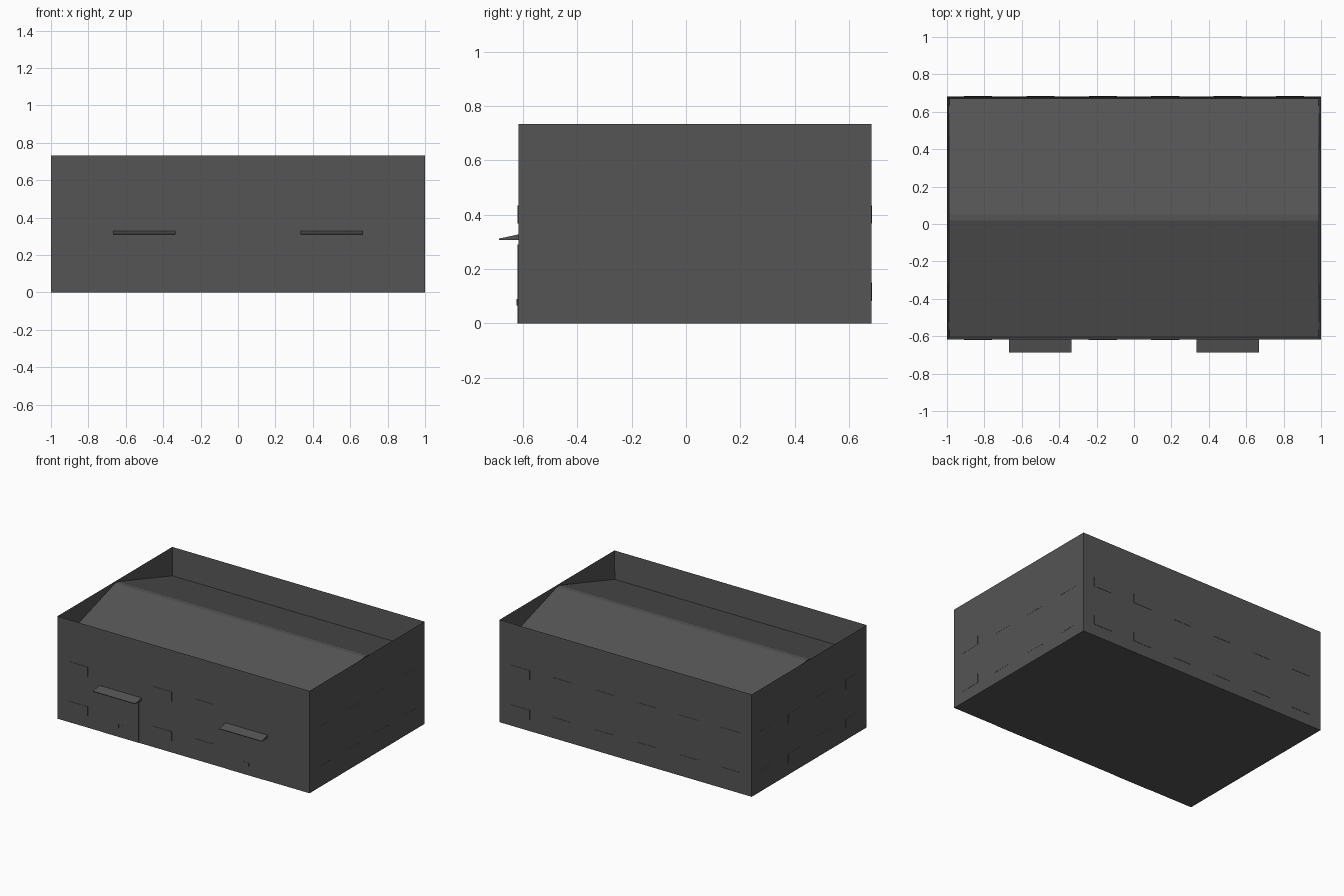
import bpy, bmesh
from mathutils import Vector

if "Cube" in bpy.data.objects:
    bpy.data.objects.remove(bpy.data.objects["Cube"])

FRONT, BACK, TOP, EAVE, WALL = -0.617, 0.684, 0.733, 0.533, 0.012
MID = (FRONT + BACK) / 2
OUT = 0.002  # how far windows and doors stand out of the wall

grey = bpy.data.materials.new("dark_grey")
grey.diffuse_color = (0.09, 0.09, 0.09, 1)
grey.use_nodes = True
grey.node_tree.nodes["Principled BSDF"].inputs["Base Color"].default_value = grey.diffuse_color


def finish(name, bm):
    bmesh.ops.recalc_face_normals(bm, faces=bm.faces[:])
    mesh = bpy.data.meshes.new(name)
    bm.to_mesh(mesh)
    bm.free()
    obj = bpy.data.objects.new(name, mesh)
    mesh.materials.append(grey)
    bpy.context.collection.objects.link(obj)
    return obj


def box_bm(lo, hi):
    bm = bmesh.new()
    bmesh.ops.create_cube(bm, size=1)
    lo, hi = Vector(lo), Vector(hi)
    for v in bm.verts:
        v.co = (lo + hi) / 2 + v.co * (hi - lo)
    return bm


def box(name, lo, hi):
    return finish(name, box_bm(lo, hi))


def prism(name, profile, x0, x1):
    """Extrude a (y, z) profile along x."""
    bm = bmesh.new()
    face = bm.faces.new([bm.verts.new((x0, y, z)) for y, z in profile])
    ext = bmesh.ops.extrude_face_region(bm, geom=[face])
    verts = [g for g in ext["geom"] if isinstance(g, bmesh.types.BMVert)]
    bmesh.ops.translate(bm, verts=verts, vec=(x1 - x0, 0, 0))
    return finish(name, bm)


# Walls: a block whose top is inset and sunk to leave a thin parapet
bm = box_bm((-1 + OUT / 2, FRONT, 0), (1 - OUT / 2, BACK - OUT / 2, TOP))
bm.normal_update()
top = max(bm.faces, key=lambda f: f.normal.z)
bmesh.ops.inset_region(bm, faces=[top], thickness=WALL, use_even_offset=True)
for v in top.verts:
    v.co.z = EAVE
finish("walls", bm)

# Gabled roof inside the parapet, with a narrow flat ridge
prism("roof", [(FRONT + WALL, EAVE), (BACK - WALL, EAVE),
               (MID + 0.016, TOP - 0.003), (MID - 0.016, TOP - 0.003)],
      -1 + WALL, 1 - WALL)

# Windows on two floors
W = 0.075
for floor, (z0, z1) in enumerate([(0.083, 0.15), (0.367, 0.434)]):
    for x in (-0.833, -0.167, 0.167):
        box(f"front_window_{floor}", (x - W, FRONT - OUT, z0), (x + W, FRONT + 0.01, z1))
    for i in range(6):
        x = -0.833 + i / 3
        box(f"back_window_{floor}", (x - W, BACK - 0.01, z0), (x + W, BACK + OUT / 2, z1))
    for i in range(4):
        y = FRONT + (i + 0.5) * (BACK - FRONT) / 4
        for s in (-1, 1):
            xs = sorted((s * 0.99, s * 1.0))
            box(f"side_window_{floor}", (xs[0], y - W, z0), (xs[1], y + W, z1))

# Two entrances: door, pair of handles and a wedge canopy
for x in (-0.5, 0.5):
    box("door", (x - 0.147, FRONT - OUT, 0), (x + 0.147, FRONT + 0.01, 0.29))
    for s in (-1, 1):
        hx = x + s * 0.015
        box("door_handle", (hx - 0.005, FRONT - 0.006, 0.065), (hx + 0.005, FRONT, 0.09))
    prism("canopy", [(FRONT + 0.005, 0.307), (-0.687, 0.307), (-0.687, 0.312),
                     (FRONT + 0.005, 0.328)], x - 0.167, x + 0.167)
